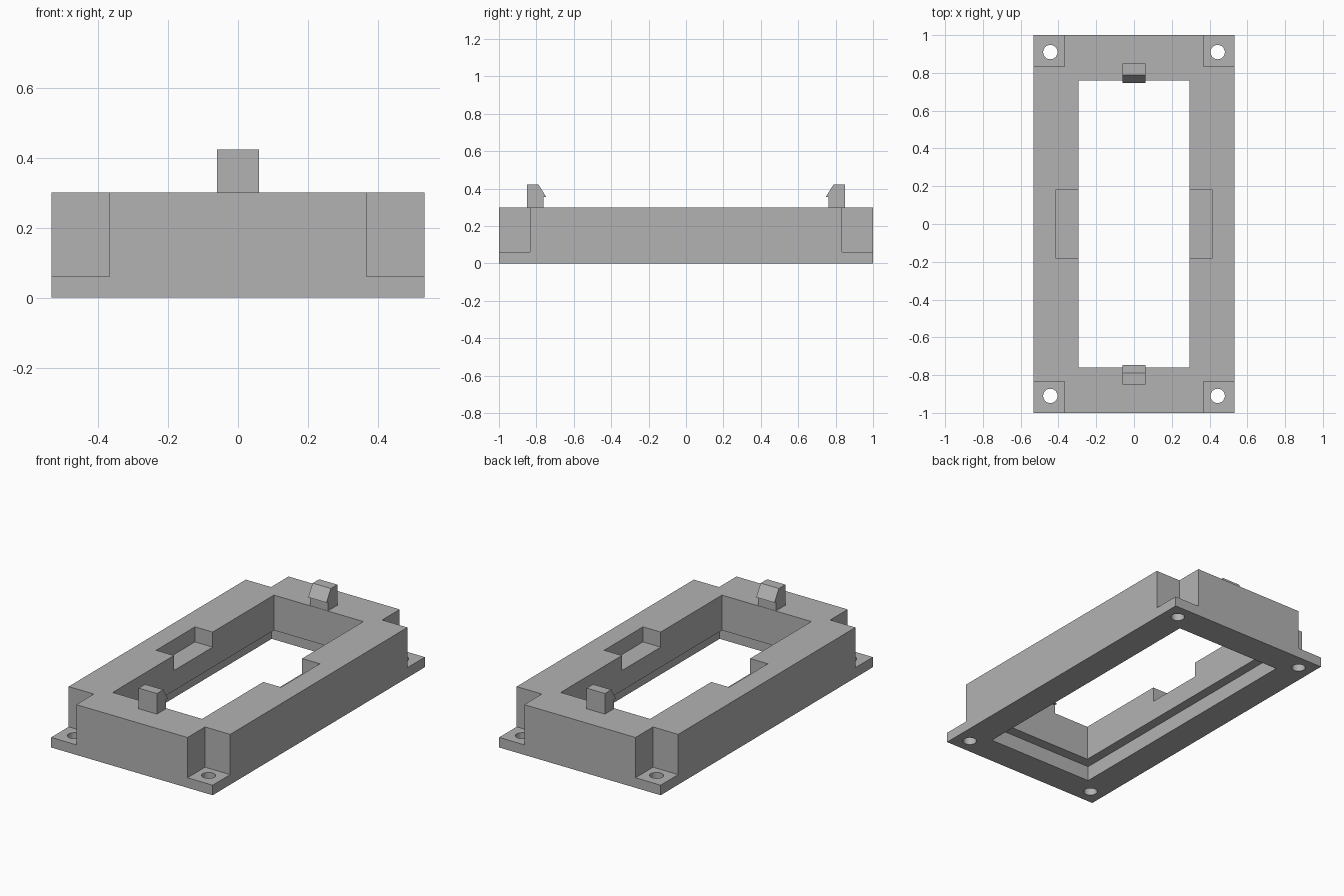
import bpy
import bmesh

cube = bpy.data.objects.get("Cube")
if cube:
    bpy.data.objects.remove(cube, do_unlink=True)

HALF_X, HALF_Y, TOP = 0.533, 1.0, 0.3
FLANGE = 0.06

grey = bpy.data.materials.new("plain grey")
grey.use_nodes = True
grey.diffuse_color = (0.45, 0.45, 0.45, 1)
grey.node_tree.nodes["Principled BSDF"].inputs["Base Color"].default_value = grey.diffuse_color


def add_object(name, bm):
    bmesh.ops.recalc_face_normals(bm, faces=bm.faces)
    mesh = bpy.data.meshes.new(name)
    bm.to_mesh(mesh)
    bm.free()
    mesh.materials.append(grey)
    obj = bpy.data.objects.new(name, mesh)
    bpy.context.collection.objects.link(obj)
    return obj


def box(name, x, y, z):
    """Box spanning the given (low, high) ranges."""
    bm = bmesh.new()
    bmesh.ops.create_cube(bm, size=1)
    for v in bm.verts:
        v.co = [(r[0] + r[1]) / 2 + c * (r[1] - r[0]) for r, c in zip((x, y, z), v.co)]
    return add_object(name, bm)


def cylinder(name, x, y, radius, height):
    bm = bmesh.new()
    bmesh.ops.create_cone(bm, cap_ends=True, segments=32, radius1=radius,
                          radius2=radius, depth=height)
    bmesh.ops.translate(bm, verts=bm.verts, vec=(x, y, 0))
    return add_object(name, bm)


def cut(target, cutter):
    """Subtract the cutter, apply the result and remove the cutter."""
    cutter.hide_render = True
    mod = target.modifiers.new("cut", "BOOLEAN")
    mod.operation = "DIFFERENCE"
    mod.solver = "EXACT"
    mod.object = cutter
    bpy.context.view_layer.objects.active = target
    bpy.ops.object.modifier_apply(modifier=mod.name)
    bpy.data.objects.remove(cutter, do_unlink=True)


def span(a, b, sign):
    return tuple(sorted((a * sign, b * sign)))


# Frame: solid block with a through opening and a wider rebate underneath
frame = box("frame", (-HALF_X, HALF_X), (-HALF_Y, HALF_Y), (0, TOP))
cut(frame, box("opening_cutter", (-0.295, 0.295), (-0.76, 0.76), (-0.1, 0.5)))
cut(frame, box("rebate_cutter", (-0.353, 0.353), (-0.822, 0.822), (-0.1, 0.09)))

for sx in (-1, 1):
    # Shallow slot in the middle of each long side
    cut(frame, box("slot_cutter", span(0.2, 0.412, sx), (-0.183, 0.183), (0.21, 0.5)))
    # Corner notches leave a thin flange with a screw hole
    for sy in (-1, 1):
        cut(frame, box("notch_cutter", span(0.367, 0.7, sx), span(0.835, 1.2, sy),
                       (FLANGE, 0.5)))
        cut(frame, cylinder("hole_cutter", 0.443 * sx, 0.91 * sy, 0.038, 0.4))

# Snap clips: hooked profile extruded across x, one at each end
profile = [(0.85, TOP), (0.85, 0.423), (0.79, 0.423),
           (0.747, 0.355), (0.762, 0.355), (0.762, TOP)]
for name, sy in (("front_clip", -1), ("back_clip", 1)):
    bm = bmesh.new()
    face = bm.faces.new([bm.verts.new((-0.06, y * sy, z)) for y, z in profile])
    side = bmesh.ops.extrude_face_region(bm, geom=[face])
    verts = [g for g in side["geom"] if isinstance(g, bmesh.types.BMVert)]
    bmesh.ops.translate(bm, verts=verts, vec=(0.12, 0, 0))
    # Keep the end cap if the extrusion consumed it
    bmesh.ops.holes_fill(bm, edges=[e for e in bm.edges if e.is_boundary], sides=0)
    add_object(name, bm)
